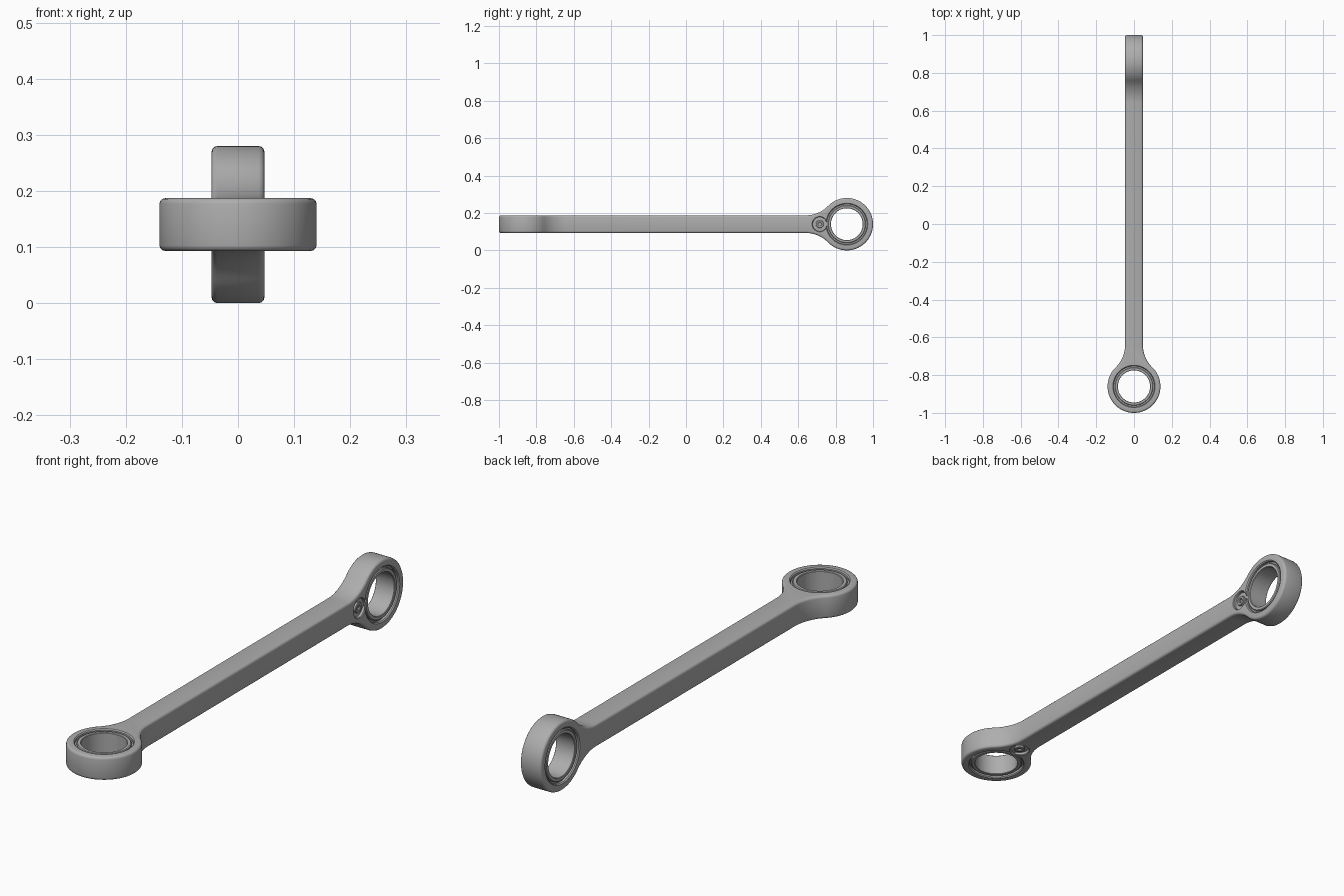
import bpy, bmesh, math
from mathutils import Matrix, Vector

cube = bpy.data.objects.get("Cube")
if cube:
    bpy.data.objects.remove(cube, do_unlink=True)

HALF = 0.047      # half thickness of rod and eyes
EYE_R = 0.14      # outer radius of each eye
EYE_Y = 0.86      # eye centre distance from the middle
FLARE = 0.22      # where the neck starts, measured from the eye centre
PIN_Y = 0.715     # centre of the small pocket
MID_Z = 0.14

steel = bpy.data.materials.new("steel_grey")
steel.use_nodes = True
GREY = (0.42, 0.42, 0.42, 1)
steel.diffuse_color = GREY
steel.node_tree.nodes["Principled BSDF"].inputs["Base Color"].default_value = GREY

# Front end has a vertical bore; the back end is the same shape turned a quarter
FRONT = Matrix.Translation((0, 0, MID_Z))
BACK = Matrix.Translation((0, 0, MID_Z)) @ Matrix(
    ((0, 0, -1, 0), (0, -1, 0, 0), (-1, 0, 0, 0), (0, 0, 0, 1)))
ENDS = {"front": FRONT, "back": BACK}


def make_object(name, bm):
    bmesh.ops.recalc_face_normals(bm, faces=bm.faces)
    mesh = bpy.data.meshes.new(name)
    bm.to_mesh(mesh)
    bm.free()
    obj = bpy.data.objects.new(name, mesh)
    bpy.context.collection.objects.link(obj)
    mesh.materials.append(steel)
    return obj


def lathe(name, profile, y, matrix, steps=64):
    """Spin a closed (radius, height) profile about the local z axis."""
    bm = bmesh.new()
    verts = [bm.verts.new((r, 0, z)) for r, z in profile]
    edges = [bm.edges.new((a, b)) for a, b in zip(verts, verts[1:] + verts[:1])
             if a.co.x > 0 or b.co.x > 0]
    bmesh.ops.spin(bm, geom=verts + edges, cent=(0, 0, 0), axis=(0, 0, 1),
                   angle=math.tau, steps=steps)
    bmesh.ops.remove_doubles(bm, verts=bm.verts, dist=1e-5)
    bmesh.ops.transform(bm, matrix=matrix @ Matrix.Translation((0, y, 0)), verts=bm.verts)
    return make_object(name, bm)


def smooth(obj):
    bpy.ops.object.select_all(action="DESELECT")
    obj.select_set(True)
    bpy.context.view_layer.objects.active = obj
    bpy.ops.object.shade_smooth_by_angle(angle=math.radians(32))


def half_outline():
    """Rod edge, concave neck arc, then round the eye; mirrored in x."""
    fillet = (HALF**2 + FLARE**2 - EYE_R**2) / (2 * (EYE_R - HALF))
    centre = Vector((HALF + fillet, FLARE))
    meet = math.atan2(centre.y, centre.x)
    side = [Vector((HALF, EYE_Y))]
    for i in range(13):
        a = math.pi + meet * i / 12
        side.append(centre + fillet * Vector((math.cos(a), math.sin(a))))
    for i in range(1, 33):
        a = meet - (meet + math.pi / 2) * i / 32
        side.append(EYE_R * Vector((math.cos(a), math.sin(a))))
    mirrored = [Vector((-p.x, p.y)) for p in reversed(side[:-1])]
    return [(p.x, p.y - EYE_Y) for p in side + mirrored]


def add_half(bm, matrix):
    part = bmesh.new()
    face = part.faces.new([part.verts.new((x, y, -HALF)) for x, y in half_outline()])
    top = bmesh.ops.extrude_face_region(part, geom=[face])["geom"]
    bmesh.ops.translate(part, vec=(0, 0, 2 * HALF),
                        verts=[g for g in top if isinstance(g, bmesh.types.BMVert)])
    bmesh.ops.recalc_face_normals(part, faces=part.faces)
    # Round the rims and the long rod edges, but not the joint in the middle
    rims = [e for e in part.edges
            if abs(e.verts[0].co.z - e.verts[1].co.z) < 1e-5
            and min(v.co.y for v in e.verts) < -1e-4]
    bmesh.ops.bevel(part, geom=rims, offset=0.01, segments=3, profile=0.5,
                    affect="EDGES", clamp_overlap=True)
    joint = [f for f in part.faces if all(abs(v.co.y) < 1e-4 for v in f.verts)]
    bmesh.ops.delete(part, geom=joint, context="FACES")
    bmesh.ops.transform(part, matrix=matrix, verts=part.verts)
    mesh = bpy.data.meshes.new("half")
    part.to_mesh(mesh)
    part.free()
    bm.from_mesh(mesh)
    bpy.data.meshes.remove(mesh)


# Rod with both eyes
bm = bmesh.new()
for matrix in ENDS.values():
    add_half(bm, matrix)
bmesh.ops.remove_doubles(bm, verts=bm.verts, dist=2e-4)
rod = make_object("link_rod", bm)

# Cut the bores with a chamfered lip, and one shallow pocket per end
BORE = 0.108
LIP = BORE + 0.004
bore_profile = [(0, -0.06), (LIP, -0.06), (LIP, -HALF), (BORE, -HALF + 0.004),
                (BORE, HALF - 0.004), (LIP, HALF), (LIP, 0.06), (0, 0.06)]
pocket_profile = [(0, -0.06), (0.041, -0.06), (0.041, -HALF), (0.038, -HALF + 0.003),
                  (0.038, -0.034), (0, -0.034)]
for end, matrix in ENDS.items():
    for label, profile, y in (("bore", bore_profile, -EYE_Y),
                              ("pocket", pocket_profile, -PIN_Y)):
        cutter = lathe(f"{end}_{label}_cutter", profile, y, matrix)
        cutter.hide_render = True
        mod = rod.modifiers.new(label, "BOOLEAN")
        mod.operation = "DIFFERENCE"
        mod.solver = "EXACT"
        mod.object = cutter
        bpy.context.view_layer.objects.active = rod
        bpy.ops.object.modifier_apply(modifier=mod.name)
        bpy.data.objects.remove(cutter, do_unlink=True)
smooth(rod)

# Bushing with a sunken groove round it, and a hollow pin in the pocket
upper = [(0.085, 0.041), (0.087, 0.043), (0.098, 0.043), (0.101, 0.040),
         (0.101, 0.034), (BORE + 0.001, 0.034)]
bushing_profile = upper + [(r, -z) for r, z in reversed(upper)]
pin_profile = [(0, -0.030), (0.021, -0.030), (0.021, -0.041), (0.019, -0.043),
               (0.011, -0.043), (0.009, -0.041), (0.009, -0.035), (0, -0.035)]
for end, matrix in ENDS.items():
    smooth(lathe(f"{end}_bushing", bushing_profile, -EYE_Y, matrix))
    smooth(lathe(f"{end}_pocket_pin", pin_profile, -PIN_Y, matrix, 32))
